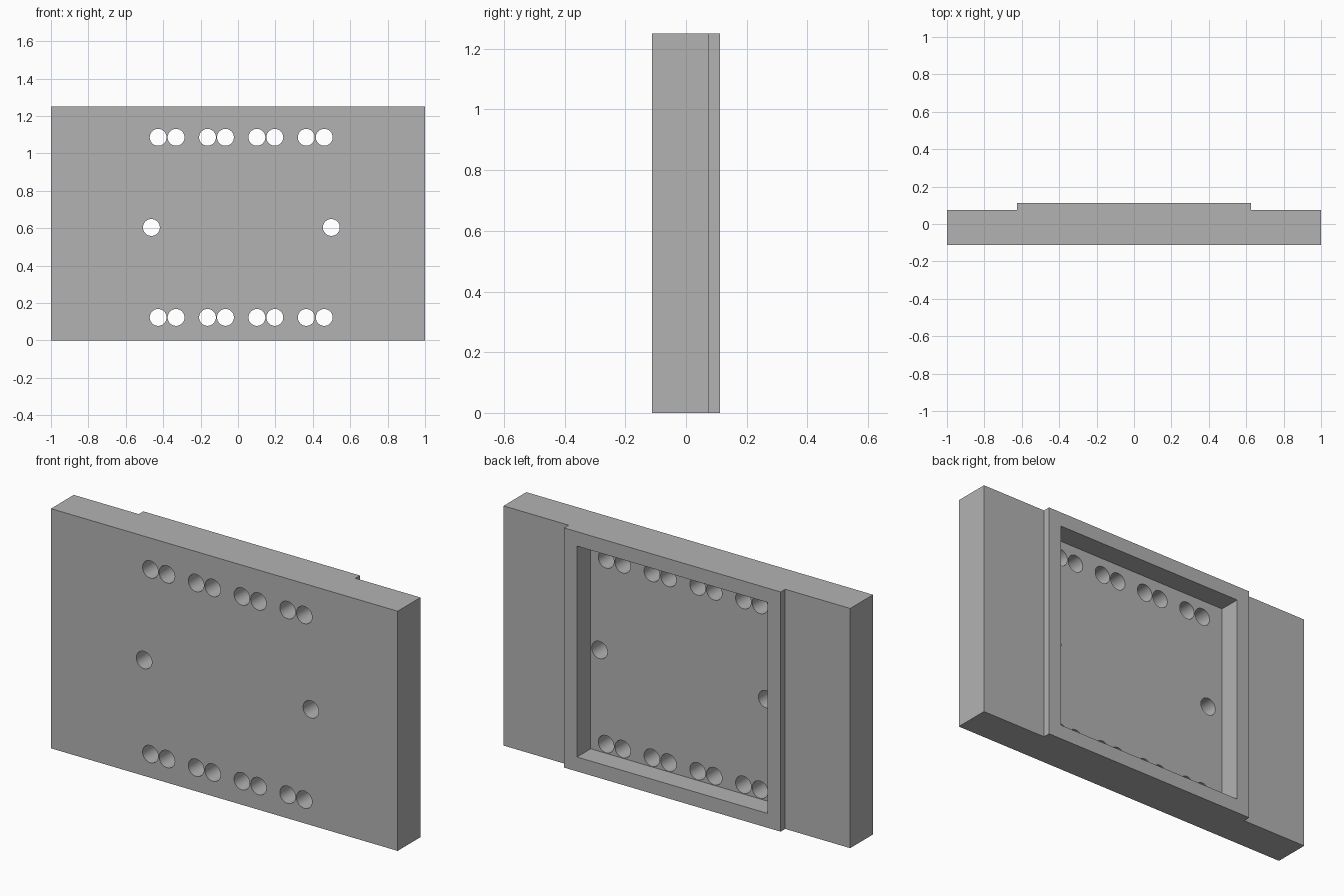
import bpy
from mathutils import Vector
from math import radians

cube = bpy.data.objects.get("Cube")
if cube:
    bpy.data.objects.remove(cube, do_unlink=True)

grey = bpy.data.materials.new("plain grey")
grey.use_nodes = True
colour = (0.45, 0.45, 0.45, 1)
grey.diffuse_color = colour
grey.node_tree.nodes["Principled BSDF"].inputs["Base Color"].default_value = colour

HEIGHT, FRONT, BACK, STEP = 1.25, -0.1125, 0.1125, 0.075
MID_Z = HEIGHT / 2


def profile_plate(name, outline, height):
    """Extrude an outline in x, y upwards from the ground."""
    n = len(outline)
    verts = [(x, y, z) for z in (0, height) for x, y in outline]
    faces = [tuple(reversed(range(n))), tuple(range(n, 2 * n))]
    faces += [(i, (i + 1) % n, n + (i + 1) % n, n + i) for i in range(n)]
    mesh = bpy.data.meshes.new(name)
    mesh.from_pydata(verts, [], faces)
    obj = bpy.data.objects.new(name, mesh)
    bpy.context.collection.objects.link(obj)
    mesh.materials.append(grey)
    return obj


def cut(target, cutter):
    """Subtract the cutter from the target, then remove the cutter."""
    cutter.data.materials.append(grey)
    cutter.hide_render = True
    mod = target.modifiers.new("cut", "BOOLEAN")
    mod.operation, mod.solver, mod.object = "DIFFERENCE", "EXACT", cutter
    bpy.context.view_layer.objects.active = target
    bpy.ops.object.modifier_apply(modifier=mod.name)
    bpy.data.objects.remove(cutter, do_unlink=True)


# Plate with a raised block across the middle of its back
half = [(1, FRONT), (1, STEP), (0.625, STEP), (0.625, BACK)]
outline = half + [(-x, y) for x, y in reversed(half)]
plate = profile_plate("mounting_plate", outline, HEIGHT)

# Square pocket open to the back
bpy.ops.mesh.primitive_cube_add(size=1, location=(0, 0.1, MID_Z))
pocket = bpy.context.object
pocket.name = "pocket_cutter"
pocket.scale = Vector((1.1, 0.2, 1.1))
cut(plate, pocket)

# Paired holes along top and bottom, and one hole at each side
holes = [(-0.427 + 0.264 * i + dx, z)
         for z in (0.123, 1.086) for i in range(4) for dx in (0, 0.096)]
holes += [(-0.463, 0.604), (0.499, 0.604)]
for x, z in holes:
    bpy.ops.mesh.primitive_cylinder_add(
        vertices=48, radius=0.045, depth=0.4,
        location=(x, -0.05, z), rotation=(radians(90), 0, 0))
    bpy.context.object.name = "hole_cutter"
    cut(plate, bpy.context.object)

# Smooth the hole walls, keep the edges sharp
bpy.ops.object.select_all(action="DESELECT")
plate.select_set(True)
bpy.context.view_layer.objects.active = plate
bpy.ops.object.shade_smooth_by_angle(angle=radians(30))
